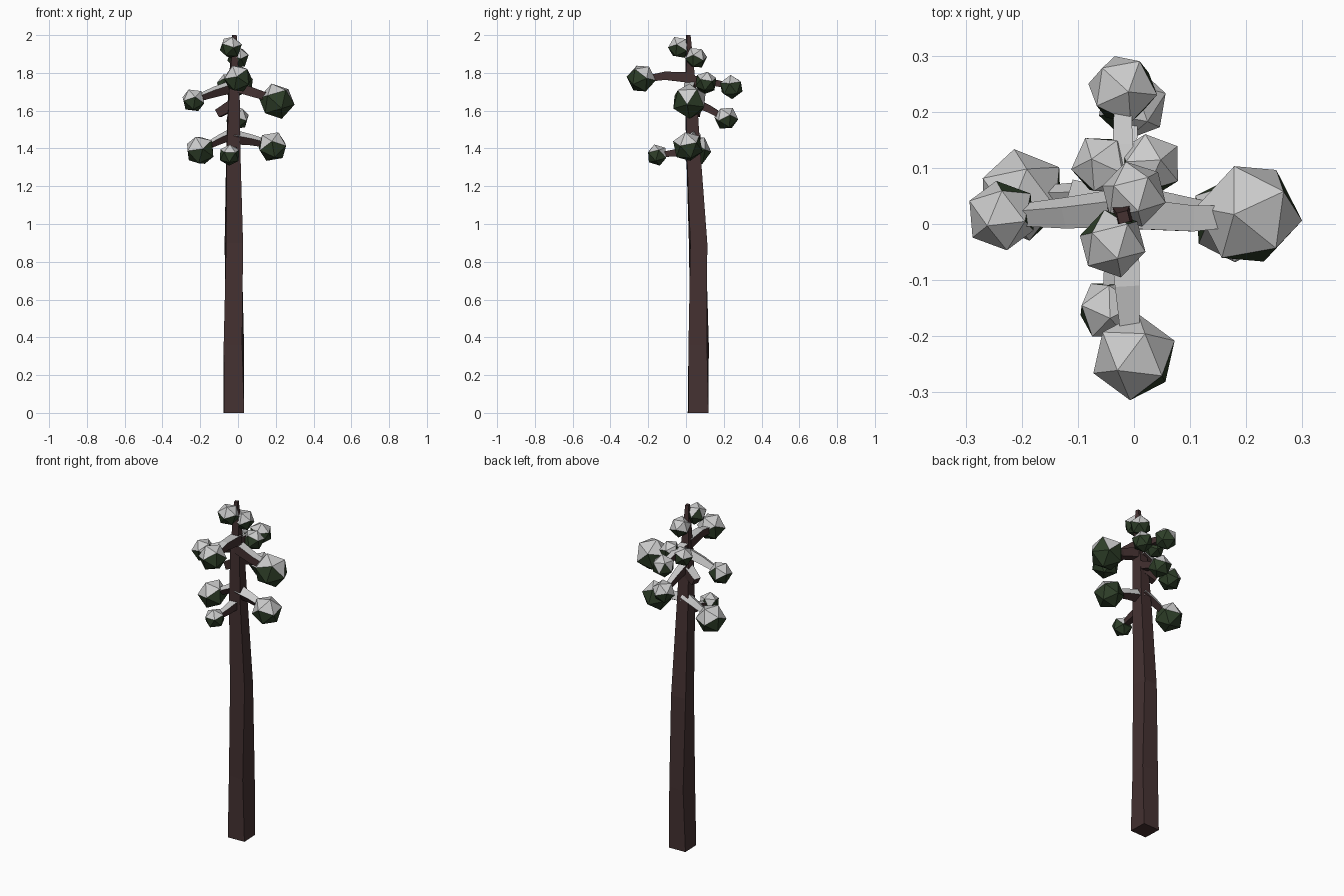
import bpy, bmesh, math, random
from mathutils import Vector, Euler

if "Cube" in bpy.data.objects:
    bpy.data.objects.remove(bpy.data.objects["Cube"])

random.seed(4)

def material(name, rgb):
    m = bpy.data.materials.new(name)
    m.diffuse_color = (*rgb, 1)
    m.use_nodes = True
    m.node_tree.nodes["Principled BSDF"].inputs["Base Color"].default_value = m.diffuse_color
    return m

bark = material("bark", (0.058, 0.031, 0.031))
leaf = material("needles", (0.028, 0.050, 0.022))
snow = material("snow", (0.8, 0.8, 0.8))

def finish(bm, name, base, snow_limit=None):
    """Turn a bmesh into an object; upward faces get snow."""
    bmesh.ops.recalc_face_normals(bm, faces=bm.faces)
    bm.normal_update()
    if snow_limit is not None:
        for f in bm.faces:
            f.material_index = int(f.normal.z > snow_limit)
    me = bpy.data.meshes.new(name)
    bm.to_mesh(me)
    bm.free()
    me.materials.append(base)
    me.materials.append(snow)
    ob = bpy.data.objects.new(name, me)
    bpy.context.collection.objects.link(ob)
    return ob

def loft(bm, rings):
    """Skin a list of square rings and cap both ends."""
    loops = [[bm.verts.new(p) for p in ring] for ring in rings]
    for a, b in zip(loops, loops[1:]):
        for i in range(4):
            j = (i + 1) % 4
            bm.faces.new((a[i], a[j], b[j], b[i]))
    bm.faces.new(loops[0])
    bm.faces.new(loops[-1])

def square(c, u, v, r, roll):
    ring = []
    for i in range(4):
        a = math.radians(45 + 90 * i + roll)
        ring.append(Vector(c) + (u * math.cos(a) + v * math.sin(a)) * r * math.sqrt(2))
    return ring

# Trunk: tapering square section with a slight lean and twist
trunk = [  # z, centre x, centre y, half width, twist
    (0.00, -0.022, 0.064, 0.053, 2),
    (0.36, -0.022, 0.067, 0.049, -6),
    (0.90, -0.022, 0.064, 0.045, 5),
    (1.40, -0.025, 0.038, 0.036, 2),
    (1.70, -0.022, 0.025, 0.028, 6),
    (2.00, -0.019, 0.012, 0.010, 14)]
bm = bmesh.new()
loft(bm, [square((x, y, z), Vector((1, 0, 0)), Vector((0, 1, 0)), r, t)
          for z, x, y, r, t in trunk])
finish(bm, "trunk", bark)

# Branches: tapered square limbs
def branch(name, pts, radii, roll=0):
    pts = [Vector(p) for p in pts]
    d = (pts[-1] - pts[0]).normalized()
    u = d.cross(Vector((0, 0, 1))).normalized()
    v = u.cross(d)
    bm = bmesh.new()
    loft(bm, [square(p, u, v, r, roll) for p, r in zip(pts, radii)])
    finish(bm, name, bark, 0.3)

branch("branch_low_left", [(-0.02, 0.045, 1.48), (-0.09, 0.05, 1.45), (-0.19, 0.05, 1.40)], [.024, .019, .012], 30)
branch("branch_low_right", [(-0.02, 0.035, 1.46), (0.07, 0.025, 1.445), (0.18, 0.01, 1.42)], [.028, .021, .014], -30)
branch("branch_low_front", [(-0.03, 0.03, 1.39), (-0.035, -0.07, 1.375), (-0.045, -0.15, 1.365)], [.024, .018, .012])
branch("branch_mid_back", [(-0.02, 0.03, 1.65), (-0.015, 0.12, 1.61), (-0.005, 0.21, 1.56)], [.024, .019, .013])
branch("branch_mid_left", [(-0.02, 0.03, 1.73), (-0.12, 0.02, 1.70), (-0.23, 0.015, 1.66)], [.026, .021, .013], 25)
branch("branch_mid_right", [(-0.02, 0.02, 1.73), (0.10, 0.01, 1.69), (0.20, 0.015, 1.66)], [.028, .023, .018])
branch("branch_top_front", [(-0.02, 0.02, 1.775), (-0.012, -0.11, 1.785), (-0.005, -0.23, 1.765)], [.028, .022, .015])
branch("branch_top_back", [(-0.02, 0.02, 1.765), (-0.02, 0.14, 1.75), (-0.02, 0.24, 1.73)], [.024, .018, .014])
branch("broken_stub", [(-0.02, 0.03, 1.635), (-0.105, 0.055, 1.585)], [.028, .022])

# Needle clumps: flat icosahedra, snow on the upper faces
clumps = [  # x, y, z, radius
    (-0.038, -0.035, 1.935, .062), (0.0, 0.053, 1.88, .060),
    (0.0, -0.237, 1.77, .078), (0.205, 0.018, 1.65, .097),
    (-0.236, 0.015, 1.655, .065), (-0.20, 0.052, 1.39, .083),
    (0.182, 0.01, 1.41, .083), (-0.045, -0.153, 1.365, .058),
    (-0.003, 0.213, 1.56, .065), (-0.02, 0.24, 1.725, .065),
    (-0.055, 0.105, 1.74, .058), (0.028, 0.105, 1.75, .060)]
for i, (x, y, z, r) in enumerate(clumps):
    bm = bmesh.new()
    bmesh.ops.create_icosphere(bm, subdivisions=1, radius=r)
    rot = Euler([random.uniform(-0.5, 0.5), random.uniform(-0.5, 0.5), random.uniform(0, 6.28)])
    bmesh.ops.transform(bm, matrix=rot.to_matrix().to_4x4(), verts=bm.verts)
    bmesh.ops.translate(bm, vec=(x, y, z), verts=bm.verts)
    finish(bm, f"needle_clump_{i + 1}", leaf, 0.25)
